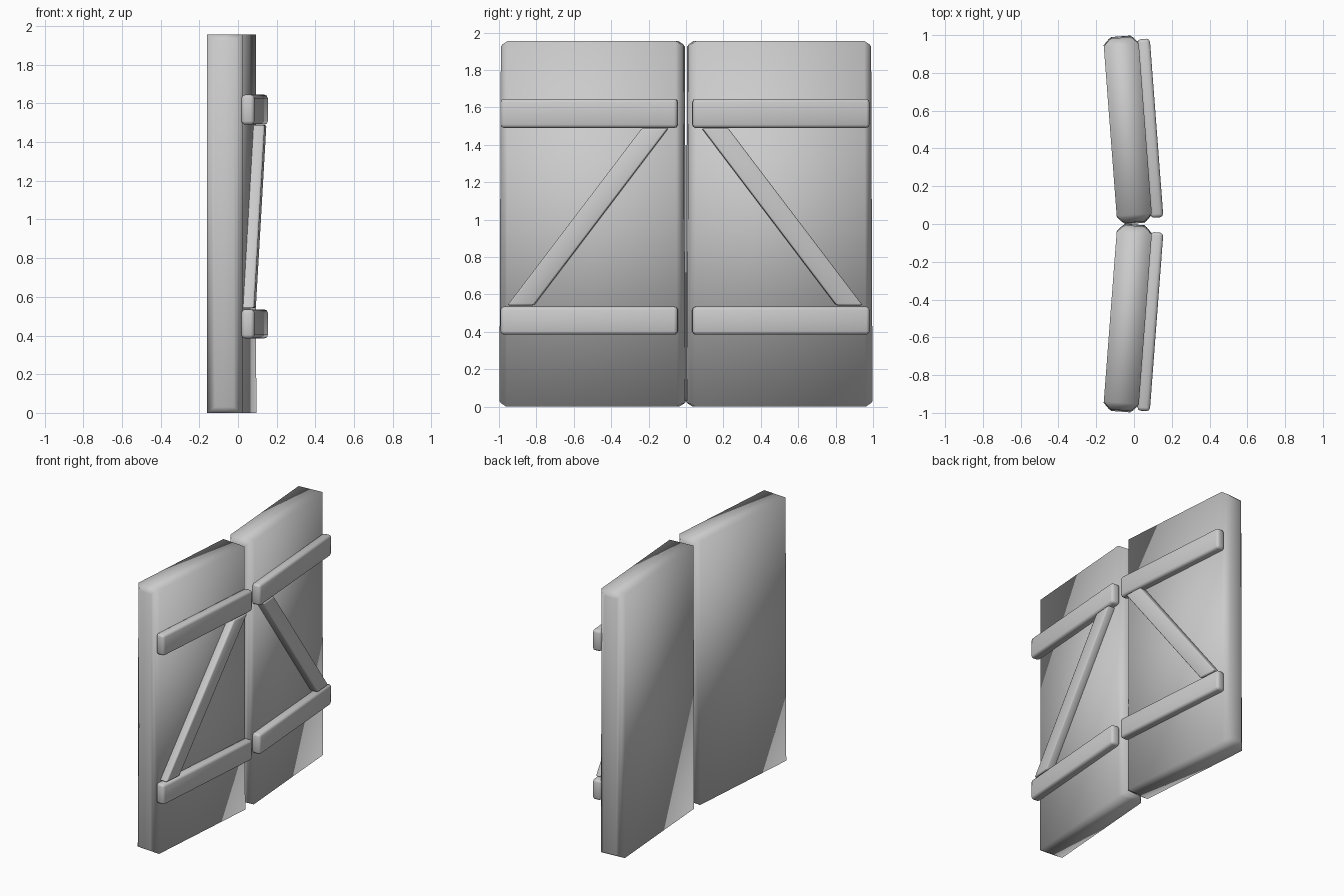
import bpy, bmesh, math

if "Cube" in bpy.data.objects:
    bpy.data.objects.remove(bpy.data.objects["Cube"])

TILT = math.radians(4.35)
H = 1.955


def finish(name, bm, side, bevel=0.0, shift=0.0):
    """Turn a bmesh into an object, place it on the right (+1) or left (-1) leaf."""
    for v in bm.verts:
        v.co.y *= side
    bmesh.ops.recalc_face_normals(bm, faces=bm.faces)
    if bevel:
        bmesh.ops.bevel(bm, geom=bm.edges[:], offset=bevel, segments=2,
                        profile=0.5, affect='EDGES')
    for f in bm.faces:
        f.smooth = True
    me = bpy.data.meshes.new(name)
    bm.to_mesh(me)
    bm.free()
    ob = bpy.data.objects.new(name, me)
    bpy.context.collection.objects.link(ob)
    ob.location = (-0.033, side * 0.498 + shift, 0)
    ob.rotation_euler.z = side * TILT
    return ob


def loft(bm, rings):
    """Skin a list of closed rings and cap both ends."""
    rows = [[bm.verts.new(p) for p in r] for r in rings]
    n = len(rows[0])
    for a, b in zip(rows, rows[1:]):
        for i in range(n):
            j = (i + 1) % n
            bm.faces.new((a[i], a[j], b[j], b[i]))
    bm.faces.new(rows[0])
    bm.faces.new(rows[-1])


def door_leaf(name, side):
    # rectangular sections along y: (distance from centre, half thickness, z inset)
    half = [(0.457, 0.093, 0.0), (0.487, 0.064, 0.018), (0.497, 0.050, 0.03)]
    secs = [(-y, x, z) for y, x, z in reversed(half)] + half
    k = 0.985  # slight narrowing at the top
    bm = bmesh.new()
    loft(bm, [[(-x, y, z), (x, y, z), (x, y * k, H - z), (-x, y * k, H - z)]
              for y, x, z in secs])
    return finish(name, bm, side)


def board(name, outline, x0, x1, side, bevel, shift):
    # outline in (y, z) extruded through the thickness
    bm = bmesh.new()
    loft(bm, [[(x, y, z) for y, z in outline] for x in (x0, x1)])
    return finish(name, bm, side, bevel, shift)


for side, tag in ((1, "right"), (-1, "left")):
    shift = 0.0 if side == 1 else -0.01
    door_leaf("door_leaf_" + tag, side)
    # horizontal battens
    for pos, z0, z1 in (("upper", 1.49, 1.645), ("lower", 0.385, 0.535)):
        board(f"{pos}_batten_{tag}",
              [(-0.474, z0), (0.474, z0), (0.474, z1), (-0.474, z1)],
              0.086, 0.153, side, 0.018, shift)
    # diagonal brace with level-cut ends
    board("diagonal_brace_" + tag,
          [(0.297, 0.542), (0.437, 0.542), (-0.283, 1.488), (-0.423, 1.488)],
          0.085, 0.149, side, 0.009, shift)
